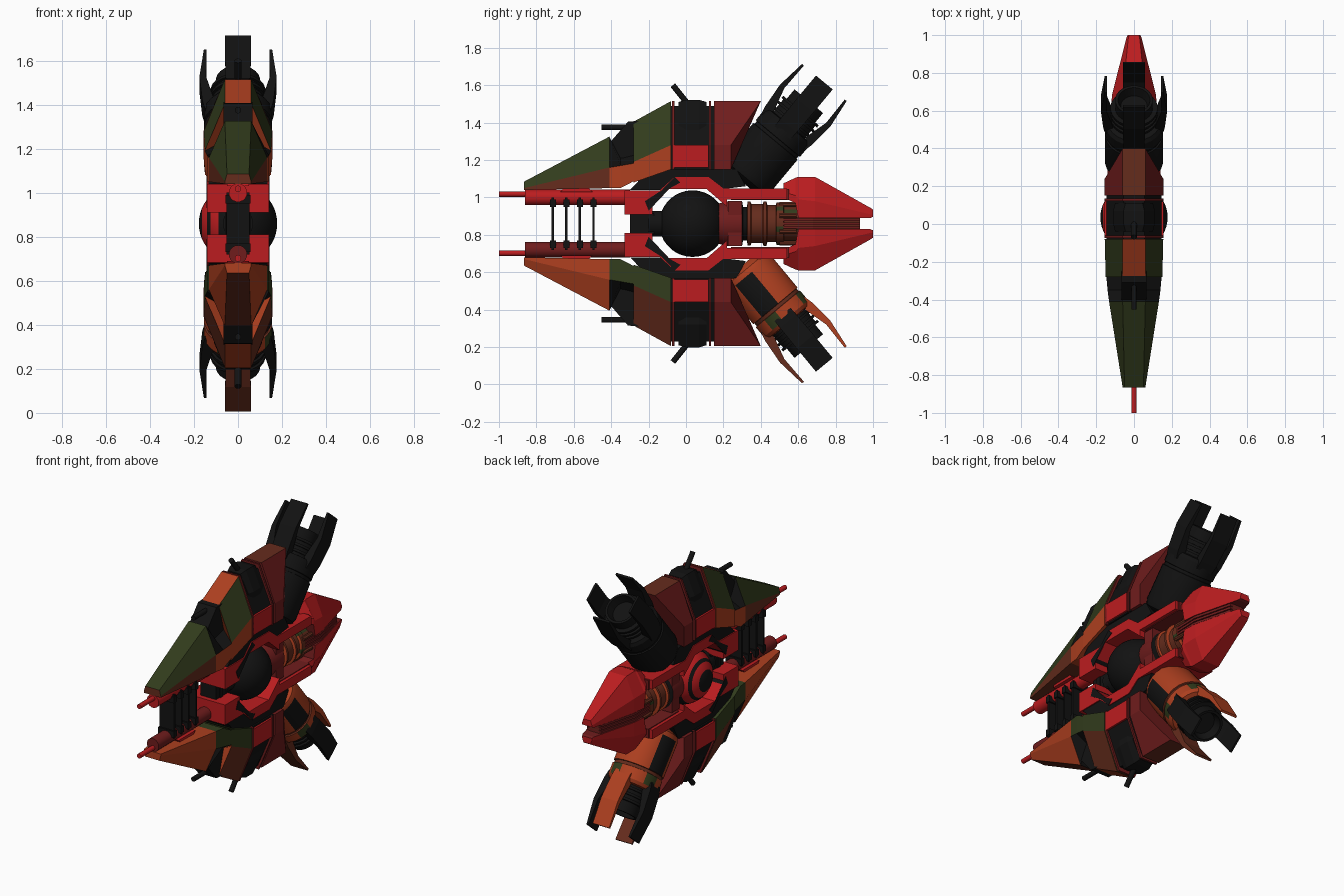
import bpy, bmesh, math
from mathutils import Vector, Matrix

if "Cube" in bpy.data.objects:
    bpy.data.objects.remove(bpy.data.objects["Cube"])

CZ = 0.86  # height of the mirror plane between upper and lower halves
MATS = {}
for n, c in dict(red=(.5, .012, .014), orange=(.42, .05, .014), brown=(.13, .025, .012),
                 maroon=(.16, .012, .012), green=(.032, .045, .012), black=(.006, .006, .006)).items():
    m = bpy.data.materials.new(n)
    m.diffuse_color = (*c, 1)
    m.use_nodes = True
    m.node_tree.nodes["Principled BSDF"].inputs["Base Color"].default_value = m.diffuse_color
    MATS[n] = m
NAMES = list(MATS)


def finish(name, bm, smooth=False):
    bmesh.ops.recalc_face_normals(bm, faces=bm.faces)
    me = bpy.data.meshes.new(name)
    bm.to_mesh(me)
    bm.free()
    for n in NAMES:
        me.materials.append(MATS[n])
    ob = bpy.data.objects.new(name, me)
    bpy.context.collection.objects.link(ob)
    if smooth:
        bpy.ops.object.select_all(action='DESELECT')
        ob.select_set(True)
        bpy.context.view_layer.objects.active = ob
        bpy.ops.object.shade_smooth_by_angle(angle=math.radians(32))
    return ob


def rings(name, loops, pick, smooth=False):
    """Skin closed loops of points; pick(i, k) gives the colour of each face."""
    bm = bmesh.new()
    vs = [[bm.verts.new(p) for p in lp] for lp in loops]
    n = len(loops[0])
    for i in range(len(vs) - 1):
        for k in range(n):
            j = (k + 1) % n
            f = bm.faces.new((vs[i][k], vs[i][j], vs[i + 1][j], vs[i + 1][k]))
            f.material_index = NAMES.index(pick(i, k))
    for i, lp in ((0, vs[0]), (len(vs) - 2, vs[-1])):
        bm.faces.new(lp).material_index = NAMES.index(pick(i, 0))
    return finish(name, bm, smooth)


def hull(name, s, secs, pick):
    """Six-sided armour; section = (w, t, (y,h) base, (y,h) shoulder, (y,h) top)."""
    loops = []
    for w, t, a, b, c in secs:
        half = [(w, a), (w, b), (t, c)]
        pts = [(-x, p) for x, p in half] + [(x, p) for x, p in reversed(half)]
        loops.append([(x, p[0], CZ + s * p[1]) for x, p in pts])
    return rings(name, loops, pick)


def sec(y, w, t, h0, h1, h2):
    return (w, t, (y, h0), (y, h1), (y, h2))


def prism(name, s, poly, w, col, x0=None):
    """Side profile in (y, h) extruded across x."""
    lo = -w if x0 is None else x0
    return rings(name, [[(x, y, CZ + s * h) for y, h in poly] for x in (lo, w)], lambda i, k: col)


def lathe(name, prof, M, pick, seg=24):
    loops = [[M @ Vector((r * math.cos(2 * math.pi * (k + .5) / seg),
                          r * math.sin(2 * math.pi * (k + .5) / seg), z)) for k in range(seg)]
             for r, z in prof]
    return rings(name, loops, pick, True)


def axis(origin, d):
    """Frame with local z along d and local x along world x (d lies in the yz plane)."""
    z = Vector(d).normalized()
    x = Vector((1, 0, 0))
    y = z.cross(x)
    return Matrix.Translation(origin) @ Matrix((x, y, z)).transposed().to_4x4()


def rod(name, p, q, r, col, seg=12):
    p, q = Vector(p), Vector(q)
    return lathe(name, [(r, 0), (r, (q - p).length)], axis(p, q - p), lambda i, k: col, seg)


def box(name, s, y0, y1, h0, h1, w, col):
    return prism(name, s, [(y0, h0), (y1, h0), (y1, h1), (y0, h1)], w, col)


# Core ball with a red cap on the left side
bm = bmesh.new()
bmesh.ops.create_uvsphere(bm, u_segments=36, v_segments=24, radius=.178,
                          matrix=Matrix.Translation((0, .035, CZ)) @ Matrix.Rotation(math.pi / 2, 4, 'Y'))
for f in bm.faces:
    x = f.calc_center_median().x
    f.material_index = NAMES.index('red' if -.162 < x < -.14 or -.125 < x < -.08 else 'black')
finish("core_ball", bm, True)

for s, tag in ((1, "upper_"), (-1, "lower_")):
    up = s > 0
    main, side = ('green', 'orange') if up else ('orange', 'green')

    # Front armour with a notch for the small turret
    def nose_col(i, k):
        if i in (1, 2, 3) and k in (1, 2, 3):
            return 'black' if i < 3 else 'orange'
        if i == 0:
            return (main if k in (1, 2, 3) else 'brown') if up else ('brown' if k == 2 else 'orange')
        if i >= 4:
            return 'orange' if k == 2 else ('green' if up else 'brown') if k in (1, 3) else side
        return side
    hull(tag + "front_armour", s, [
        sec(-.865, .06, .05, .18, .19, .225), sec(-.41, .132, .06, .19, .30, .465),
        sec(-.35, .14, .06, .19, .31, .35), sec(-.235, .15, .06, .25, .33, .38),
        sec(-.28, .15, .06, .22, .33, .545), sec(-.08, .155, .06, .29, .42, .655)], nose_col)

    # Middle section: side panel, dark block and thin divider plates
    hull(tag + "middle_block", s, [sec(y, .145, .055, .29, .42, .63) for y in (-.08, .15)],
         lambda i, k: 'black')
    box(tag + "side_panel", s, -.07, .12, .30, .42, .157, 'red')
    for j, y in enumerate((-.068, .128)):
        hull(tag + f"divider_plate_{j}", s,
             [sec(v, .157, .06, .29, .42, .655) for v in (y - .006, y + .006)],
             lambda i, k: 'maroon')
    hull(tag + "rear_armour", s, [sec(.15, .155, .06, .29, .42, .655),
         (.155, .06, (.24, .29), (.24, .42), (.40, .655))],
         lambda i, k: 'brown' if k == 2 else 'maroon')

    # Small turrets with barrels
    hull(tag + "top_turret", s, [sec(-.04, .10, .045, .42, .54, .65), sec(.0, .11, .055, .41, .54, .662),
         sec(.07, .11, .055, .41, .54, .662), sec(.11, .10, .045, .42, .54, .65)], lambda i, k: 'black')
    rod(tag + "top_turret_barrel", (0, .01, CZ + s * .64), (0, -.07, CZ + s * .74), .016, 'black')
    prism(tag + "front_turret", s, [(-.41, .43), (-.35, .35), (-.25, .36), (-.19, .47), (-.25, .55),
                                    (-.31, .545)], .065, 'black')
    rod(tag + "front_turret_barrel", (0, -.28, CZ + s * .515), (0, -.452, CZ + s * .515), .015, 'black')

    # Dark chassis band and red frame around the ball
    prism(tag + "chassis_band", s, [(-.30, .18), (-.27, .21), (-.2, .29), (.13, .31), (.27, .29), (.32, .2),
                                    (.2, .185), (.1, .25), (-.04, .25), (-.12, .18)], .135, 'black')
    prism(tag + "ball_frame", s, [(-.33, .05), (-.33, .178), (-.14, .178), (-.06, .25), (.12, .25), (.2, .188),
                                  (.54, .188), (.54, .13), (.22, .13), (.22, .09), (.11, .185), (-.09, .185),
                                  (-.18, .09), (-.18, .05)], .14, 'red')
    prism(tag + "frame_inlay", s, [(-.2, .07), (-.22, .12), (-.13, .178), (-.06, .25), (-.03, .22),
                                   (-.09, .187), (-.175, .095)], .143, 'black')
    box(tag + "rear_strut", s, .24, .55, .125, .185, .12, 'maroon')

    # Long gun rail with muzzle
    rod(tag + "gun_rail", (0, -.86, CZ + s * .14), (0, -.30, CZ + s * .14), .042,
        'red' if up else 'maroon', 16)
    rod(tag + "muzzle", (0, -1, CZ + s * .158), (0, -.84, CZ + s * .158), .015, 'red')
    prism(tag + "rail_bump", s, [(-.67, .17), (-.64, .21), (-.54, .21), (-.5, .17)], .05, 'red')

    # Angled engine with four exhaust petals
    M = axis((0, .337, CZ + s * .27), (0, .64, s * .77))
    prof = [(.09, -.06), (.145, -.03), (.155, .0), (.155, .22), (.147, .222), (.147, .24), (.155, .242),
            (.155, .31), (.142, .33), (.112, .335), (.112, .42), (.1, .425), (.1, .5), (.085, .5), (.07, .45)]

    def engine_col(i, k):
        if up or i >= 9:
            return 'black'
        if i == 2 and k % 12 in (0, 1, 11):
            return 'black'
        if i == 6 and k % 6 < 2:
            return 'green'
        return 'brown' if i in (3, 4, 5) else 'orange'
    lathe(tag + "engine", prof, M, engine_col)
    for j in range(3):
        z = .35 + j * .035
        lathe(tag + f"engine_ring_{j}", [(.125, z), (.125, z + .015)], M, lambda i, k: 'black')
    petal = [(.28, .15), (.33, .162), (.47, .175), (.63, .155), (.63, .142), (.47, .145), (.34, .11)]
    for j in range(4):
        R = M @ Matrix.Rotation(j * math.pi / 2, 4, 'Z')
        col = 'black' if up or j % 2 == 0 else 'orange'
        if not up and j == 1:
            col = 'brown'
        rings(tag + f"engine_petal_{j}",
              [[R @ Vector((r, q * (.058 - .02 * max(0, .4 - z)), z)) for z, r in petal] for q in (-1, 1)],
              lambda i, k: col)

    # Red tail shell
    hull(tag + "tail_shell", s, [sec(.52, .09, .05, .14, .17, .215), sec(.585, .125, .06, .11, .15, .245),
         sec(.60, .125, .06, .03, .13, .25), sec(.69, .115, .06, .03, .12, .25),
         sec(.985, .04, .03, .03, .05, .085), sec(1.0, .034, .025, .036, .05, .075)],
         lambda i, k: 'maroon' if k == 5 else 'red')

# Tail core strips between the two shells
for j, h in enumerate((-.02, 0, .02)):
    rings(f"tail_strip_{j}", [[(-w, y, CZ + h - .007), (w, y, CZ + h - .007), (w, y, CZ + h + .007),
          (-w, y, CZ + h + .007)] for w, y in ((.11, .5), (.115, .68), (.05, .93))],
          lambda i, k: 'maroon')
rings("tail_core", [[(-w, y, CZ - .032), (w, y, CZ - .032), (w, y, CZ + .032), (-w, y, CZ + .032)]
      for w, y in ((.1, .5), (.1, .68), (.035, .93))], lambda i, k: 'brown')

# Ringed shaft between ball and tail
shaft = [(.1, .14), (.12, .22), (.12, .30), (.09, .305), (.09, .325), (.118, .33), (.118, .345), (.105, .35),
         (.105, .41), (.12, .415), (.12, .43), (.1, .435), (.1, .48), (.115, .485), (.115, .52), (.095, .525),
         (.095, .6)]
lathe("tail_shaft", shaft, axis((0, 0, CZ), (0, 1, 0)),
      lambda i, k: ('maroon', 'maroon', 'black', 'black', 'orange', 'brown')[i] if i < 6
      else ('green' if i > 11 and k % 4 == 0 else 'brown' if i % 2 else 'orange'))
for j in range(8):
    a = math.radians(22.5 + 45 * j)
    x, z = .112 * math.cos(a), CZ + .112 * math.sin(a)
    rod(f"shaft_rib_{j}", (x, .5, z), (x, .59, z), .014, 'brown', 8)
box("shaft_collar", 1, .225, .30, -.12, .12, .11, 'maroon')

# Front socket and cooling plates between the gun rails
box("front_socket", 1, -.30, -.17, -.055, .055, .055, 'black')
rod("socket_pin", (0, -.2, CZ), (0, -.1, CZ), .07, 'black', 16)
box("socket_plate", 1, -.265, -.235, -.1, .1, .06, 'black')
for j, y in enumerate((-.712, -.64, -.568, -.494)):
    box(f"cooling_plate_{j}", 1, y - .006, y + .006, -.14, .14, .052, 'black')
    for s in (1, -1):
        box(f"plate_clamp_{j}_{'top' if s > 0 else 'bottom'}", s, y - .016, y + .016, .09, .13, .056, 'black')
